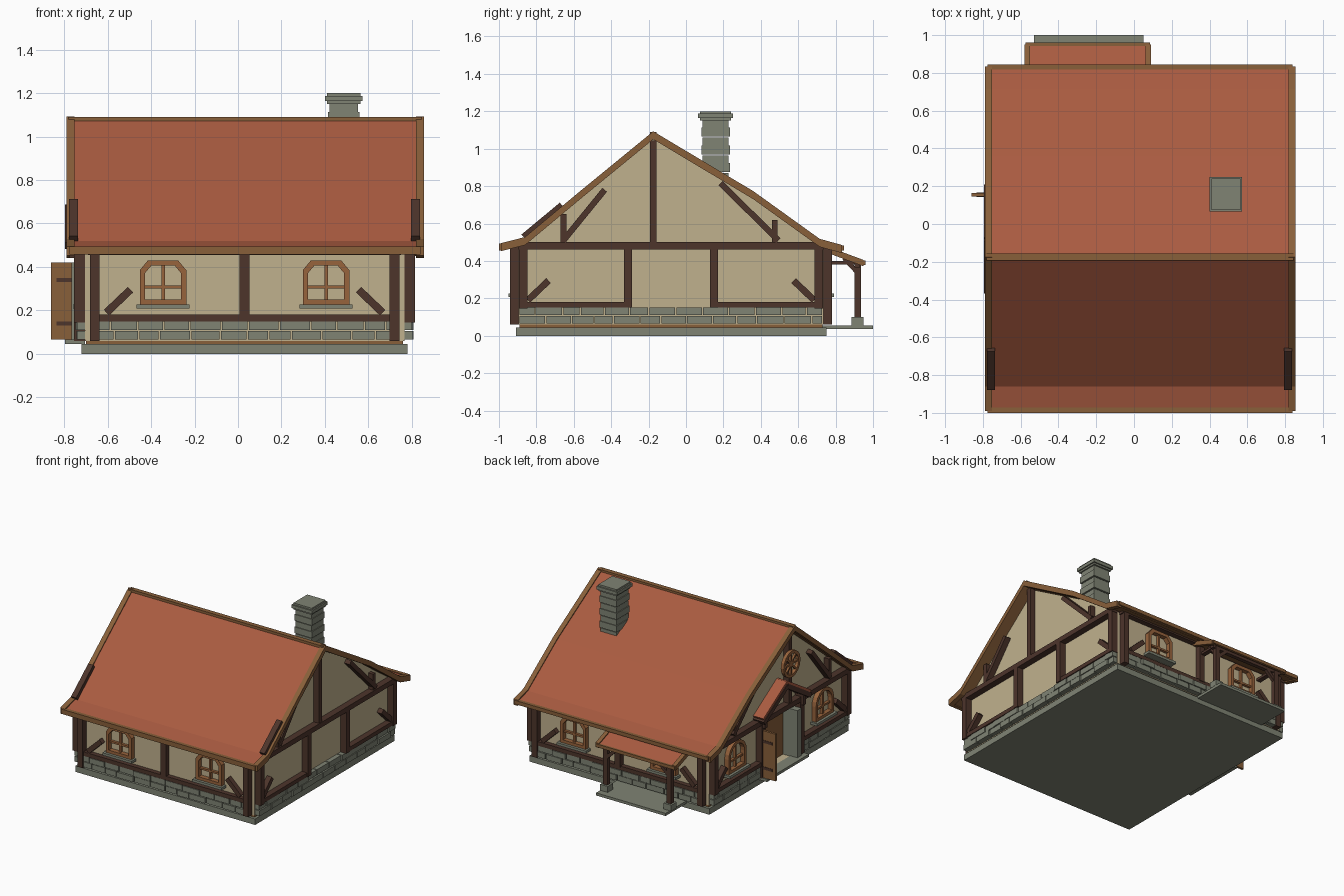
import bpy, bmesh, math, random
from mathutils import Matrix, Vector

if "Cube" in bpy.data.objects:
    bpy.data.objects.remove(bpy.data.objects["Cube"])

random.seed(4)
CX, CY = 0.03, -0.08      # house centre
HX, HY = 0.735, 0.815     # half size of the plaster body


def material(name, rgb):
    m = bpy.data.materials.new(name)
    m.diffuse_color = (*rgb, 1)
    m.use_nodes = True
    m.node_tree.nodes["Principled BSDF"].inputs["Base Color"].default_value = m.diffuse_color
    return m


RED = material("roof_red", (0.40, 0.105, 0.052))
PLASTER = material("plaster", (0.53, 0.44, 0.27))
DARK = material("dark_timber", (0.075, 0.035, 0.024))
LIGHT = material("light_timber", (0.25, 0.115, 0.042))
FRAME = material("window_wood", (0.31, 0.125, 0.045))
STONE = material("stone", (0.215, 0.23, 0.175))


def finish(name, bm, *mats):
    bmesh.ops.recalc_face_normals(bm, faces=bm.faces)
    me = bpy.data.meshes.new(name)
    bm.to_mesh(me)
    bm.free()
    for m in mats:
        me.materials.append(m)
    ob = bpy.data.objects.new(name, me)
    bpy.context.collection.objects.link(ob)
    return ob


def box(x0, x1, y0, y1, z0, z1):
    return (Matrix.Translation(((x0 + x1) / 2, (y0 + y1) / 2, (z0 + z1) / 2))
            @ Matrix.Diagonal((x1 - x0, y1 - y0, z1 - z0, 1)))


def beam(a, b, w, d0, d1):
    """Bar from a to b in a wall plane, between two depths."""
    du, dz = b[0] - a[0], b[1] - a[1]
    return (Matrix.Translation(((a[0] + b[0]) / 2, (d0 + d1) / 2, (a[1] + b[1]) / 2))
            @ Matrix.Rotation(-math.atan2(dz, du), 4, 'Y')
            @ Matrix.Diagonal((math.hypot(du, dz), d1 - d0, w, 1)))


def build(name, mat, pieces, frame=Matrix()):
    bm = bmesh.new()
    for p in pieces:
        bmesh.ops.create_cube(bm, size=1, matrix=frame @ p)
    return finish(name, bm, mat)


def wall(axis, s):
    """Frame with u along the wall, d outward, z up."""
    if axis == 'y':
        return Matrix(((1, 0, 0, CX), (0, s, 0, CY + s * HY), (0, 0, 1, 0), (0, 0, 0, 1)))
    return Matrix(((0, s, 0, CX + s * HX), (1, 0, 0, 0), (0, 0, 1, 0), (0, 0, 0, 1)))


def prism(name, pts, x0, x1, top, under=None):
    bm = bmesh.new()
    f = bm.faces.new([bm.verts.new((x0, y, z)) for y, z in pts])
    new = bmesh.ops.extrude_face_region(bm, geom=[f])["geom"]
    bmesh.ops.translate(bm, vec=(x1 - x0, 0, 0), verts=[v for v in new if isinstance(v, bmesh.types.BMVert)])
    bmesh.ops.recalc_face_normals(bm, faces=bm.faces)
    if under:
        for f in bm.faces:
            f.material_index = int(f.normal.z < 0.3)
    return finish(name, bm, *([top, under] if under else [top]))


def sheet(pts, up, down):
    return [(y, z + up) for y, z in pts] + [(y, z - down) for y, z in reversed(pts)]


def ring(name, outer, t, d0, d1, frame):
    """Flat frame around an outline, t wide."""
    us, zs = [p[0] for p in outer], [p[1] for p in outer]
    cu, cz = (max(us) + min(us)) / 2, (max(zs) + min(zs)) / 2
    ku, kz = 1 - 2 * t / (max(us) - min(us)), 1 - 2 * t / (max(zs) - min(zs))
    inner = [(cu + (u - cu) * ku, cz + (z - cz) * kz) for u, z in outer]
    bm = bmesh.new()
    loops = [[bm.verts.new(frame @ Vector((u, d, z))) for u, z in o]
             for o, d in ((outer, d0), (outer, d1), (inner, d1), (inner, d0))]
    n = len(outer)
    for k in range(4):
        a, b = loops[k], loops[(k + 1) % 4]
        for i in range(n):
            bm.faces.new((a[i], a[(i + 1) % n], b[(i + 1) % n], b[i]))
    finish(name, bm, FRAME)


def window(name, u, frame, arched):
    w = 0.107
    if arched:
        top = [(w * math.cos(math.pi * i / 10), 0.34 + w * math.sin(math.pi * i / 10)) for i in range(11)]
    else:
        top = [(w, 0.385), (w * 0.65, 0.43), (-w * 0.65, 0.43), (-w, 0.385)]
    pts = [(u + a, z) for a, z in [(-w, 0.225), (w, 0.225)] + top]
    ring(name + "_frame", pts, 0.024, 0, 0.035, frame)
    build(name + "_bars", FRAME, [box(u - .008, u + .008, 0, .02, .235, .425),
                                  box(u - .09, u + .09, 0, .02, .30, .314)], frame)
    build(name + "_sill", STONE, [box(u - .122, u + .122, 0, .055, .208, .227)], frame)


def stones(name, spans, frame):
    out = []
    for a, b in spans:
        for row, z in enumerate((0.065, 0.11)):
            u = a
            while u < b - 0.02:
                e = min(b, u + random.uniform(0.09, 0.15) * (0.6 if u == a and row else 1))
                if b - e < 0.05:
                    e = b
                out.append(box(u, e - .007, -.02, .033 + random.uniform(0, .01), z, z + .04))
                u = e
    build(name, STONE, out, frame)


# Foundation and plaster body
build("foundation", STONE, [box(-.72, .78, -.91, .75, 0, .045)])
build("floor", LIGHT, [box(-.70, .76, -.89, .73, .045, .06)])
body = prism("plaster_body", [(-.895, .06), (.735, .06), (.735, .47), (.36, .735), (-.175, 1.05),
                              (-.56, .74), (-.895, .465)], CX - HX, CX + HX, PLASTER)
cutter = build("doorway_cutter", PLASTER, [box(-.75, -.62, -.25, .13, .061, .43)])
cutter.hide_render = True
mod = body.modifiers.new("doorway", 'BOOLEAN')
mod.object, mod.solver = cutter, 'EXACT'

# Front and back walls
for side, s in (("front", -1), ("back", 1)):
    W = wall('y', s)
    pieces = [box(-.70, .70, 0, .035, .15, .18), box(-.72, .72, 0, .04, .455, .49),
              box(-.022, .022, 0, .04, .17, .46)]
    for m in (-1, 1):
        pieces += [box(m * .69 - .022, m * .69 + .022, -.02, .045, .06, .48),
                   beam((m * .635, .19), (m * .525, .295), .035, 0, .035)]
        window(side + "_window", m * .375, W, False)
    build(side + "_timber", DARK, pieces, W)
    stones(side + "_stones", [(-.70, .705)], W)

# Side walls with gable framing
for side, s in (("left", -1), ("right", 1)):
    W = wall('x', s)
    pieces = [box(-.895, .735, 0, .05, .462, .50), box(-.192, -.158, 0, .045, .50, 1.045),
              beam((-.655, .51), (-.435, .78), .032, 0, .045), box(-.67, -.64, 0, .04, .50, .65),
              beam((.185, .815), (.495, .51), .032, 0, .045), box(.46, .49, 0, .04, .50, .62),
              beam((-.87, .53), (-.665, .70), .03, .03, .072),
              box(-.86, -.33, 0, .045, .15, .18), box(.17, .70, 0, .045, .15, .18)]
    for m in (-1, 1):
        pieces += [box(CY + m * .79 - .022, CY + m * .79 + .022, -.02, .05, .145, .48),
                   box(CY + m * .23 - .022, CY + m * .23 + .022, 0, .05, .15 if s > 0 else .06, .47),
                   beam((CY + m * .765, .19), (CY + m * .655, .295), .035, 0, .04)]
        if s < 0:
            window("left_window", CY + m * .52, W, True)
    build(side + "_timber", DARK, pieces, W)
    stones(side + "_stones", [(-.89, .735)] if s > 0 else [(-.89, -.33), (.17, .735)], W)

# Left doorway: jamb, door leaves, canopy and wheel ornament
L = wall('x', -1)
build("door_jamb", STONE, [box(-.285, -.235, -.08, .06, .06, .42), box(-.33, .17, 0, .09, .045, .065)], L)
build("inner_door", LIGHT, [box(-.25, .13, -.075, -.06, .061, .43)], L)
build("open_door", LIGHT, [box(.146, .163, .03, .155, .065, .42)], L)
build("door_hinges", DARK, [box(.143, .166, .04, .13, z, z + .02) for z in (.13, .33)], L)
for m in (-1, 1):
    a, b = (CY, .70), (CY + m * .28, .525)
    build("canopy_roof", RED, [beam(a, b, .022, 0, .085)], L)
    build("canopy_rafter", DARK, [beam((a[0], a[1] - .028), (b[0], b[1] - .028), .034, 0, .09),
                                  beam((CY + m * .23, .44), (CY + m * .23, .55), .03, 0, .07)], L)
circle = [(-.165 + .1 * math.cos(i * math.pi / 8), .80 + .1 * math.sin(i * math.pi / 8)) for i in range(16)]
ring("wheel_rim", circle, .022, .04, .065, L)
build("wheel_spokes", FRAME, [beam((-.165 - .09 * math.cos(a), .80 - .09 * math.sin(a)),
                                   (-.165 + .09 * math.cos(a), .80 + .09 * math.sin(a)), .013, .045, .06)
                              for a in (0, math.pi / 4, math.pi / 2, math.pi * .75)], L)

# Main roof, edge boards, ridge and fascias
slope = [(-.985, .485), (-.86, .52), (-.56, .77), (-.175, 1.085), (.36, .765), (.715, .51), (.83, .475)]
prism("roof", sheet(slope, 0, .025), -.775, .835, RED, LIGHT)
edge = [(-.99, .487)] + slope[1:-1] + [(.835, .477)]
for x in (-.79, .818):
    prism("roof_edge_board", sheet(edge, .008, .035), x, x + .037, LIGHT)
build("ridge_board", LIGHT, [box(-.78, .845, -.192, -.157, 1.055, 1.09)])
build("eave_boards", LIGHT, [box(-.775, .84, -1.0, -.972, .457, .493),
                             box(-.775, .84, .818, .845, .455, .483)])

# Chimney with uneven courses and a cap
courses = [box(.42 - g, .553 + g, .088 - g, .228 + g, .78 + i * .0475, .78 + (i + 1) * .0475 - (.006 if i % 2 else 0))
           for i in range(8) for g in [(0 if i % 2 else .006)]]
build("chimney", STONE, courses + [box(.41, .563, .075, .24, 1.15, 1.165), box(.40, .573, .065, .25, 1.163, 1.187),
                                   box(.41, .563, .075, .24, 1.187, 1.20)])

# Back porch
PX = -.245
build("porch_slab", STONE, [box(-.53, .05, .70, 1.0, .035, .055)])
porch = [(.74, .475), (.95, .397)]
prism("porch_roof", sheet(porch, 0, .018), -.56, .07, RED, LIGHT)
for x in (-.58, .06):
    prism("porch_edge_board", sheet(porch, .008, .026), x, x + .03, LIGHT)
build("porch_eave_board", LIGHT, [box(-.575, .085, .943, .96, .378, .402)])
timber, feet = [box(-.55, .06, .90, .93, .365, .392)], []
for m in (-1, 1):
    x = PX + m * .265
    timber += [box(x - .018, x + .018, .90, .935, .06, .38), box(x - .018, x + .018, .74, .92, .382, .40),
               Matrix.Rotation(math.pi / 2, 4, 'Z') @ beam((.845, .415), (.915, .34), .024, -x - .012, -x + .012),
               beam((x, .30), (x - m * .08, .375), .024, .905, .93)]
    feet.append(box(x - .032, x + .032, .885, .95, .055, .10))
build("porch_timber", DARK, timber)
build("porch_post_feet", STONE, feet)
